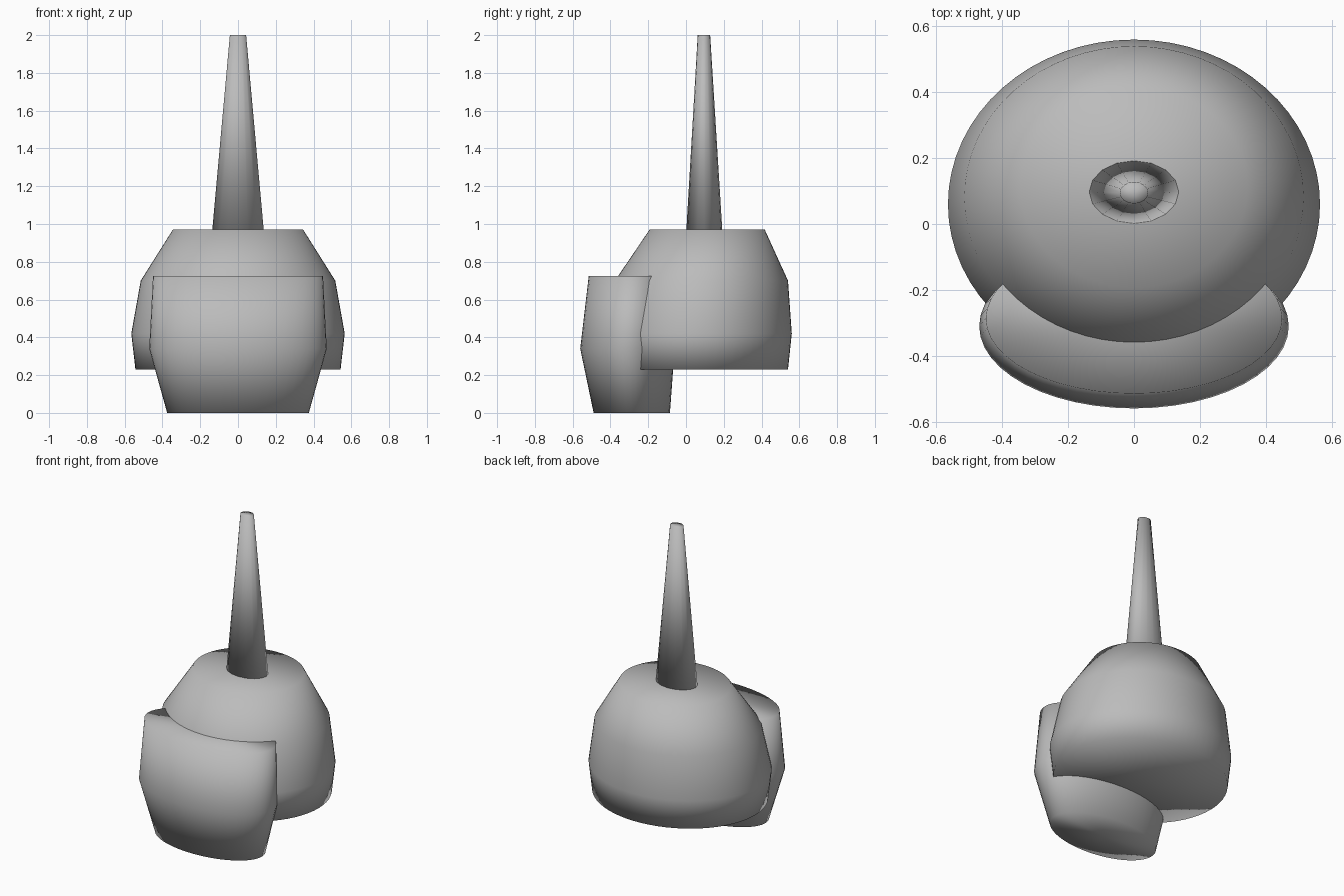
import bpy, bmesh, math

if "Cube" in bpy.data.objects:
    bpy.data.objects.remove(bpy.data.objects["Cube"])

grey = bpy.data.materials.new("plain grey")
grey.diffuse_color = (0.5, 0.5, 0.5, 1)
grey.use_nodes = True
grey.node_tree.nodes["Principled BSDF"].inputs["Base Color"].default_value = grey.diffuse_color


def lofted(name, rings, sides):
    """Stack of elliptical rings (z, centre y, half width x, half depth y), capped and smooth."""
    bm = bmesh.new()
    loops = []
    for z, cy, rx, ry in rings:
        loops.append([bm.verts.new((rx * math.cos(2 * math.pi * i / sides),
                                    cy + ry * math.sin(2 * math.pi * i / sides), z))
                      for i in range(sides)])
    for low, high in zip(loops, loops[1:]):
        for i in range(sides):
            j = (i + 1) % sides
            bm.faces.new((low[i], low[j], high[j], high[i]))
    # domed shading on the flat ends: fan around a centre vertex
    for loop, ring in ((loops[0], rings[0]), (loops[-1], rings[-1])):
        centre = bm.verts.new((0, ring[1], ring[0]))
        for i in range(sides):
            bm.faces.new((loop[i], loop[(i + 1) % sides], centre))
    bmesh.ops.recalc_face_normals(bm, faces=bm.faces[:])
    for f in bm.faces:
        f.smooth = True
    mesh = bpy.data.meshes.new(name)
    bm.to_mesh(mesh)
    bm.free()
    mesh.materials.append(grey)
    obj = bpy.data.objects.new(name, mesh)
    bpy.context.collection.objects.link(obj)
    return obj


# Rounded main dome
lofted("dome", [(0.23, 0.06, 0.543, 0.48),
                (0.42, 0.06, 0.565, 0.50),
                (0.70, 0.082, 0.515, 0.458),
                (0.97, 0.112, 0.345, 0.305)], 64)

# Front guard, an oval column sunk into the dome
lofted("front_guard", [(0.0, -0.287, 0.375, 0.202),
                       (0.34, -0.31, 0.47, 0.25),
                       (0.725, -0.287, 0.45, 0.228)], 48)

# Tall tapering spike on top
lofted("spike", [(0.97, 0.097, 0.136, 0.095),
                 (2.0, 0.095, 0.043, 0.033)], 16)
